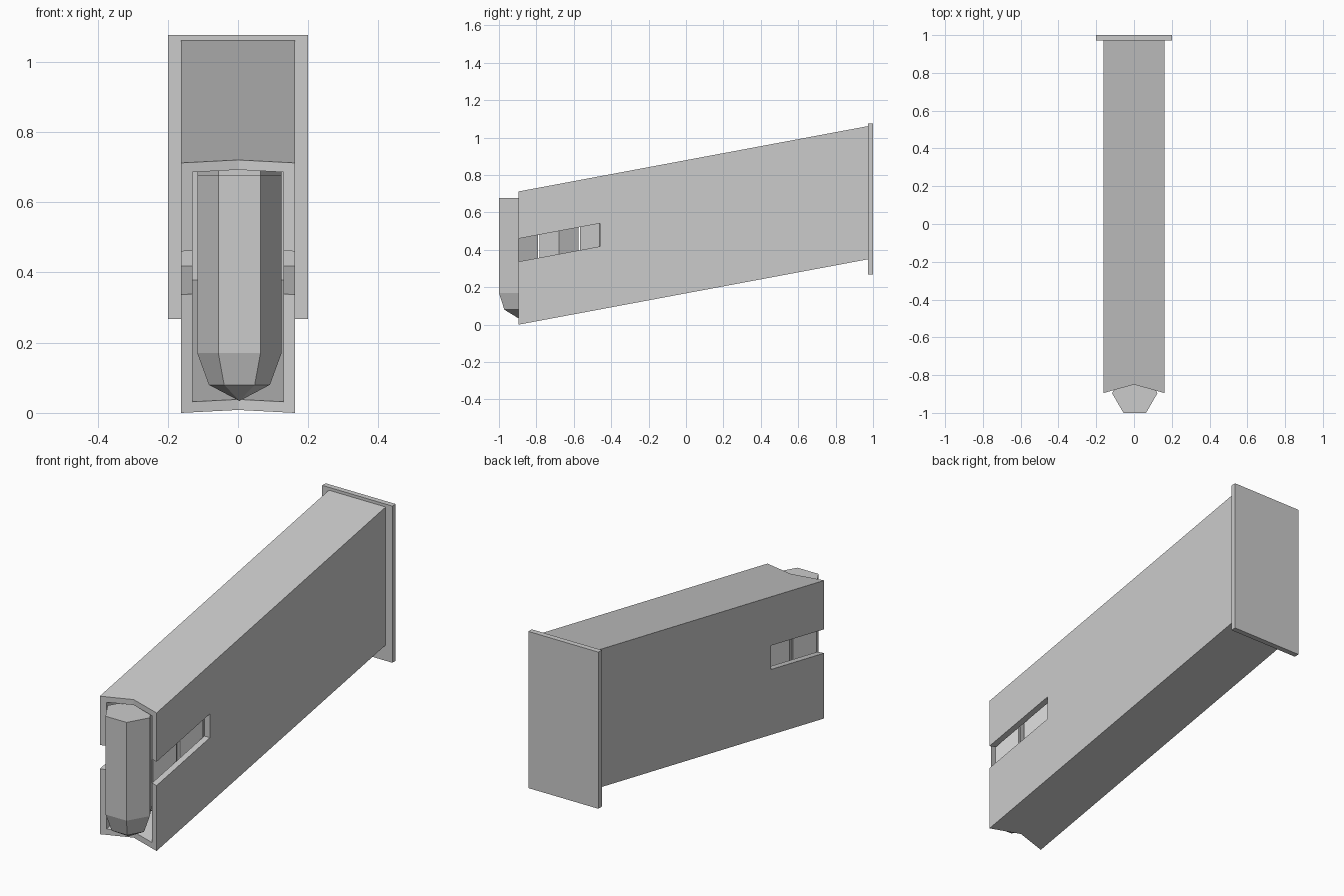
import bpy, bmesh, math

if "Cube" in bpy.data.objects:
    bpy.data.objects.remove(bpy.data.objects["Cube"])

SLOPE = 0.187      # rise of the casing per unit of depth
FRONT = -0.895     # front edge of the casing


def make_object(name, bm):
    bmesh.ops.recalc_face_normals(bm, faces=bm.faces)
    mesh = bpy.data.meshes.new(name)
    bm.to_mesh(mesh)
    bm.free()
    obj = bpy.data.objects.new(name, mesh)
    bpy.context.collection.objects.link(obj)
    return obj


def prism(name, outline, z0, z1, slope=0.0):
    """Extrude a plan outline upward, sheared along y."""
    bm = bmesh.new()
    low, high = [[bm.verts.new((x, y, z + slope * (y - FRONT))) for x, y in outline]
                 for z in (z0, z1)]
    bm.faces.new(low)
    bm.faces.new(high)
    n = len(outline)
    for i in range(n):
        j = (i + 1) % n
        bm.faces.new((low[i], low[j], high[j], high[i]))
    return make_object(name, bm)


def rect(hx, y0, y1):
    return [(-hx, y0), (hx, y0), (hx, y1), (-hx, y1)]


def cut(target, cutter):
    mod = target.modifiers.new("cut", 'BOOLEAN')
    mod.operation = 'DIFFERENCE'
    mod.solver = 'EXACT'
    mod.object = cutter
    cutter.hide_render = True
    bpy.context.view_layer.objects.active = target
    bpy.ops.object.modifier_apply(modifier=mod.name)
    bpy.data.objects.remove(cutter)


# Slanted casing with a shallow V at its open front
casing = prism("casing", [(-0.162, FRONT), (0, -0.85), (0.162, FRONT),
                          (0.162, 0.972), (-0.162, 0.972)], 0.0, 0.712, SLOPE)
cut(casing, prism("cavity_cutter", rect(0.13, -1.1, 1.1), 0.03, 0.684, SLOPE))
# Viewing slots through both side walls
cut(casing, prism("slot_cutter", rect(0.3, -1.1, -0.46), 0.337, 0.46, SLOPE))

# Base plate closing the back
prism("base_plate", rect(0.2, 0.972, 1.0), 0.268, 1.076)

# Hexagonal pointed cartridge
bm = bmesh.new()
tip = bm.verts.new((0, 0, 0.034))
rings = [[bm.verts.new((r * math.cos(math.tau * i / 6), r * math.sin(math.tau * i / 6), z))
          for i in range(6)] for z, r in ((0.08, 0.087), (0.17, 0.12), (0.677, 0.12))]
for i in range(6):
    j = (i + 1) % 6
    bm.faces.new((tip, rings[0][j], rings[0][i]))
    for a, b in zip(rings, rings[1:]):
        bm.faces.new((a[i], a[j], b[j], b[i]))
bm.faces.new(rings[-1])
cartridge = make_object("cartridge_1", bm)
cartridge.location = (0.004, -0.896, 0)

# Row of cartridges following the slope
for k in (1, 2):
    copy = bpy.data.objects.new(f"cartridge_{k + 1}", cartridge.data)
    copy.location = (0.004, -0.896 + 0.217 * k, 0.217 * k * SLOPE)
    bpy.context.collection.objects.link(copy)
